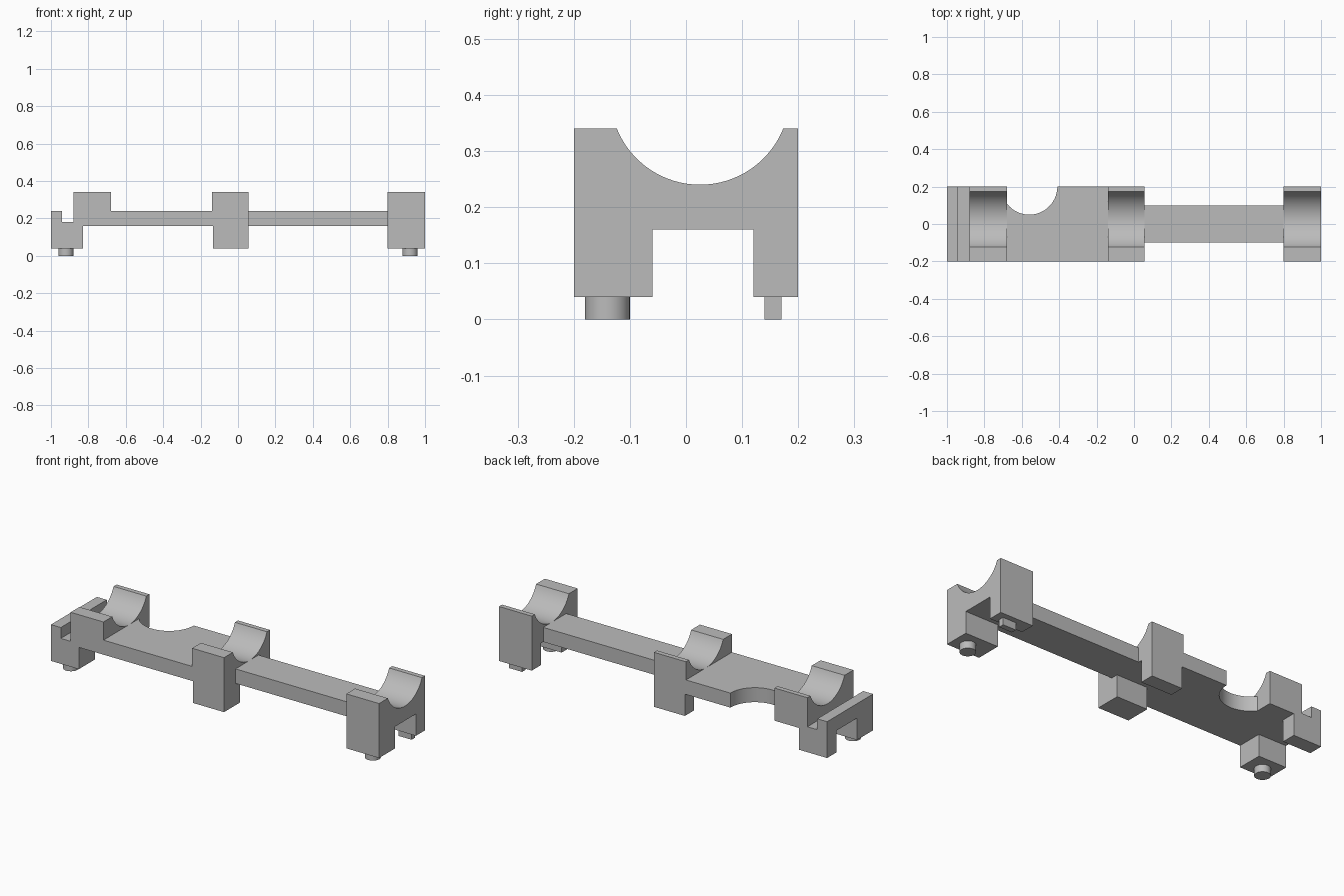
import bpy, bmesh
from math import sqrt, atan2, cos, sin, pi, radians

cube = bpy.data.objects.get("Cube")
if cube:
    bpy.data.objects.remove(cube, do_unlink=True)

GREY = (0.5, 0.5, 0.5, 1)
mat = bpy.data.materials.new("plain grey")
mat.use_nodes = True
mat.diffuse_color = GREY
mat.node_tree.nodes["Principled BSDF"].inputs["Base Color"].default_value = GREY


def prism(name, outline, lo, hi, axis="z"):
    """Extrude a 2D outline between lo and hi along the x or z axis."""
    place = (lambda u, v: (lo, u, v)) if axis == "x" else (lambda u, v: (u, v, lo))
    shift = (hi - lo, 0, 0) if axis == "x" else (0, 0, hi - lo)
    bm = bmesh.new()
    face = bm.faces.new([bm.verts.new(place(u, v)) for u, v in outline])
    ext = bmesh.ops.extrude_face_region(bm, geom=[face], use_keep_orig=True)
    moved = [g for g in ext["geom"] if isinstance(g, bmesh.types.BMVert)]
    bmesh.ops.translate(bm, verts=moved, vec=shift)
    bmesh.ops.recalc_face_normals(bm, faces=bm.faces)
    mesh = bpy.data.meshes.new(name)
    bm.to_mesh(mesh)
    bm.free()
    mesh.materials.append(mat)
    obj = bpy.data.objects.new(name, mesh)
    bpy.context.collection.objects.link(obj)
    bpy.ops.object.select_all(action="DESELECT")
    obj.select_set(True)
    bpy.context.view_layer.objects.active = obj
    bpy.ops.object.shade_smooth_by_angle(angle=radians(30))
    return obj


def box(name, x, y, z):
    return prism(name, [(x[0], y[0]), (x[1], y[0]), (x[1], y[1]), (x[0], y[1])], *z)


def arc(cx, cy, r, start, end, steps=32):
    angles = [start + (end - start) * i / steps for i in range(steps + 1)]
    return [(cx + r * cos(a), cy + r * sin(a)) for a in angles]


FLOOR, UNDER, DECK, TOP = 0.04, 0.16, 0.24, 0.34
SIDE = 0.2
WIDTH = (-SIDE, SIDE)


# Saddle with a round cradle, and the pair of legs below a support
def saddle(name, x0, x1):
    r, cy, cz = 0.16, 0.025, 0.4
    half = sqrt(r * r - (cz - TOP) ** 2)
    a = atan2(cz - TOP, half)
    cradle = arc(cy, cz, r, -a, a - pi)
    prism(name, [(-SIDE, UNDER), (SIDE, UNDER), (SIDE, TOP)] + cradle + [(-SIDE, TOP)],
          x0, x1, "x")


def legs(name, x0, x1):
    box(name + "_front_leg", (x0, x1), (-SIDE, -0.06), (FLOOR, UNDER))
    box(name + "_back_leg", (x0, x1), (0.12, SIDE), (FLOOR, UNDER))


saddle("right_saddle", -0.88, -0.68)
saddle("middle_saddle", -0.14, 0.055)
saddle("left_saddle", 0.8, 1)
legs("right", -1, -0.83)
legs("middle", -0.133, 0.055)
legs("left", 0.8, 1)

# Slotted end: slot floor and raised lip
box("slot_floor", (-0.94, -0.88), WIDTH, (UNDER, 0.18))
box("end_lip", (-1, -0.94), WIDTH, (UNDER, DECK))

# Wide plate with a round bite in its back edge, and the narrow bar
x0, x1, bx, br = -0.68, -0.14, -0.56, 0.15
start = atan2(-sqrt(br ** 2 - (x0 - bx) ** 2), x0 - bx)
bite = arc(bx, SIDE, br, start, 0)
prism("wide_plate", [(x1, SIDE), (x1, -SIDE), (x0, -SIDE)] + bite, UNDER, DECK)
box("narrow_bar", (0.055, 0.8), (-0.1, 0.1), (UNDER, DECK))

# Locating pegs: round at the front, one flat key at the back
for side, cx in (("right", -0.92), ("left", 0.92)):
    prism(side + "_round_peg", arc(cx, -0.14, 0.04, 0, 2 * pi)[:-1], 0, FLOOR)
box("back_key", (0.88, 0.96), (0.14, 0.17), (0, FLOOR))
